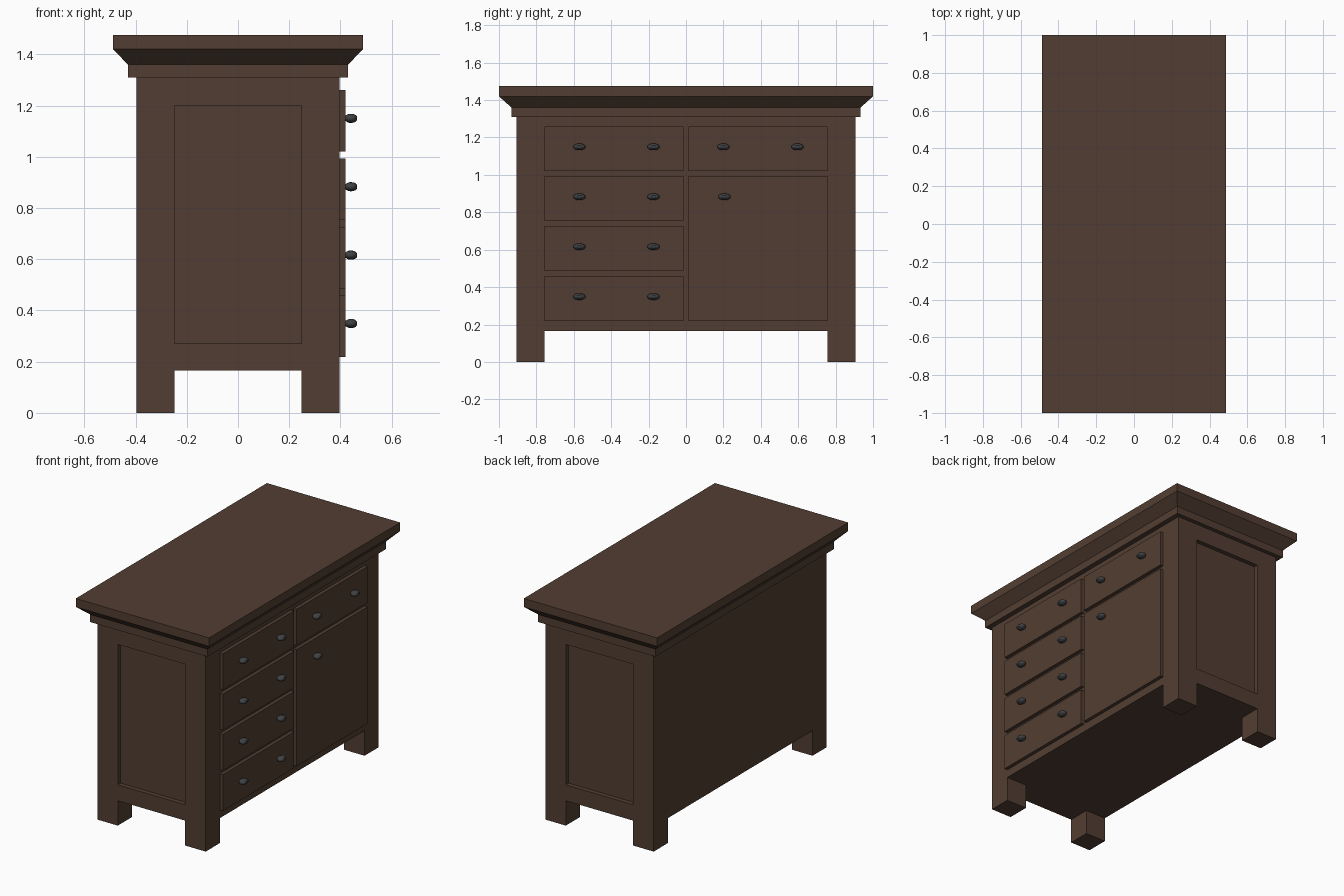
import bpy, bmesh, math
from mathutils import Vector

if "Cube" in bpy.data.objects:
    bpy.data.objects.remove(bpy.data.objects["Cube"])


def material(name, rgb):
    m = bpy.data.materials.new(name)
    m.diffuse_color = (*rgb, 1)
    m.use_nodes = True
    m.node_tree.nodes["Principled BSDF"].inputs["Base Color"].default_value = m.diffuse_color
    return m


WOOD = material("dark_wood", (0.085, 0.048, 0.032))
METAL = material("dark_metal", (0.05, 0.053, 0.055))


def finish(bm, name, mat):
    bmesh.ops.recalc_face_normals(bm, faces=bm.faces[:])
    me = bpy.data.meshes.new(name)
    bm.to_mesh(me)
    bm.free()
    ob = bpy.data.objects.new(name, me)
    me.materials.append(mat)
    bpy.context.collection.objects.link(ob)
    return ob


def make_box(bm, lo, hi):
    lo, hi = Vector(lo), Vector(hi)
    for v in bmesh.ops.create_cube(bm, size=1)["verts"]:
        v.co = Vector([(lo[i] + hi[i]) / 2 + v.co[i] * (hi[i] - lo[i]) for i in range(3)])


def loft(bm, rings):
    # Skins a stack of equal vertex rings and caps both ends
    loops = [[bm.verts.new(p) for p in ring] for ring in rings]
    n = len(loops[0])
    for a, b in zip(loops, loops[1:]):
        for i in range(n):
            bm.faces.new((a[i], a[(i + 1) % n], b[(i + 1) % n], b[i]))
    bm.faces.new(loops[0][::-1])
    bm.faces.new(loops[-1])


def push(bm, faces, offset):
    for f in bmesh.ops.extrude_discrete_faces(bm, faces=faces)["faces"]:
        bmesh.ops.translate(bm, verts=f.verts[:], vec=offset)


HX, HY = 0.397, 0.905      # half depth and half length of the case
IX, IY = 0.247, 0.757      # inner edges of the feet
Z0, Z1 = 0.165, 1.31       # underside and top of the case

# Case: one block with feet drawn down and end panels pushed in
bm = bmesh.new()
make_box(bm, (-HX, -HY, Z0), (HX, HY, Z1))
cuts = [((s * IX, 0, 0), (1, 0, 0)) for s in (-1, 1)]
cuts += [((0, s * IY, 0), (0, 1, 0)) for s in (-1, 1)]
cuts += [((0, 0, z), (0, 0, 1)) for z in (0.27, 1.2)]
for co, no in cuts:
    bmesh.ops.bisect_plane(bm, geom=bm.verts[:] + bm.edges[:] + bm.faces[:],
                           plane_co=co, plane_no=no)
bm.normal_update()
feet, ends = [], {-1: [], 1: []}
for f in bm.faces:
    c = f.calc_center_median()
    if c.z < Z0 + 0.001 and abs(c.x) > IX and abs(c.y) > IY:
        feet.append(f)
    if abs(c.y) > HY - 0.001 and abs(c.x) < IX and 0.27 < c.z < 1.2:
        ends[1 if c.y > 0 else -1].append(f)
push(bm, feet, (0, 0, -Z0))
for s, faces in ends.items():
    push(bm, faces, (0, -0.03 * s, 0))
bmesh.ops.dissolve_limit(bm, angle_limit=0.01, verts=bm.verts[:], edges=bm.edges[:])
finish(bm, "case", WOOD)

# Cornice and top slab
bm = bmesh.new()
loft(bm, [[(sx * hx, sy * hy, z) for sx, sy in ((-1, -1), (1, -1), (1, 1), (-1, 1))]
          for hx, hy, z in ((0.43, 0.933, Z1), (0.43, 0.933, 1.36),
                            (0.488, 1.0, 1.42), (0.488, 1.0, 1.476))])
finish(bm, "cornice_top", WOOD)


# Drawer and door fronts on the +x face
def front(name, y0, y1, z0, z1):
    bm = bmesh.new()
    make_box(bm, (HX - 0.002, y0, z0), (0.42, y1, z1))
    finish(bm, name, WOOD)


# Oval turned knobs
def knob(name, y, z):
    bm = bmesh.new()
    profile = [(0.419, 0.55), (0.424, 0.72), (0.432, 0.95), (0.441, 1.0),
               (0.451, 0.93), (0.459, 0.75), (0.464, 0.45)]
    angles = [math.tau * i / 16 for i in range(16)]
    loft(bm, [[(x, y + 0.033 * r * math.cos(a), z + 0.018 * r * math.sin(a))
               for a in angles] for x, r in profile])
    ob = finish(bm, name, METAL)
    for p in ob.data.polygons:
        p.use_smooth = len(p.vertices) == 4


for i in range(4):
    z = 1.02 - 0.267 * i
    front(f"left_drawer_{i + 1}", -0.757, -0.013, z, z + 0.24)
    for y in (-0.57, -0.174):
        knob(f"left_drawer_knob_{i + 1}", y, z + 0.13)
front("right_drawer", 0.013, 0.757, 1.02, 1.26)
for y in (0.2, 0.596):
    knob("right_drawer_knob", y, 1.15)
front("door", 0.013, 0.757, 0.22, 0.993)
knob("door_knob", 0.206, 0.883)
